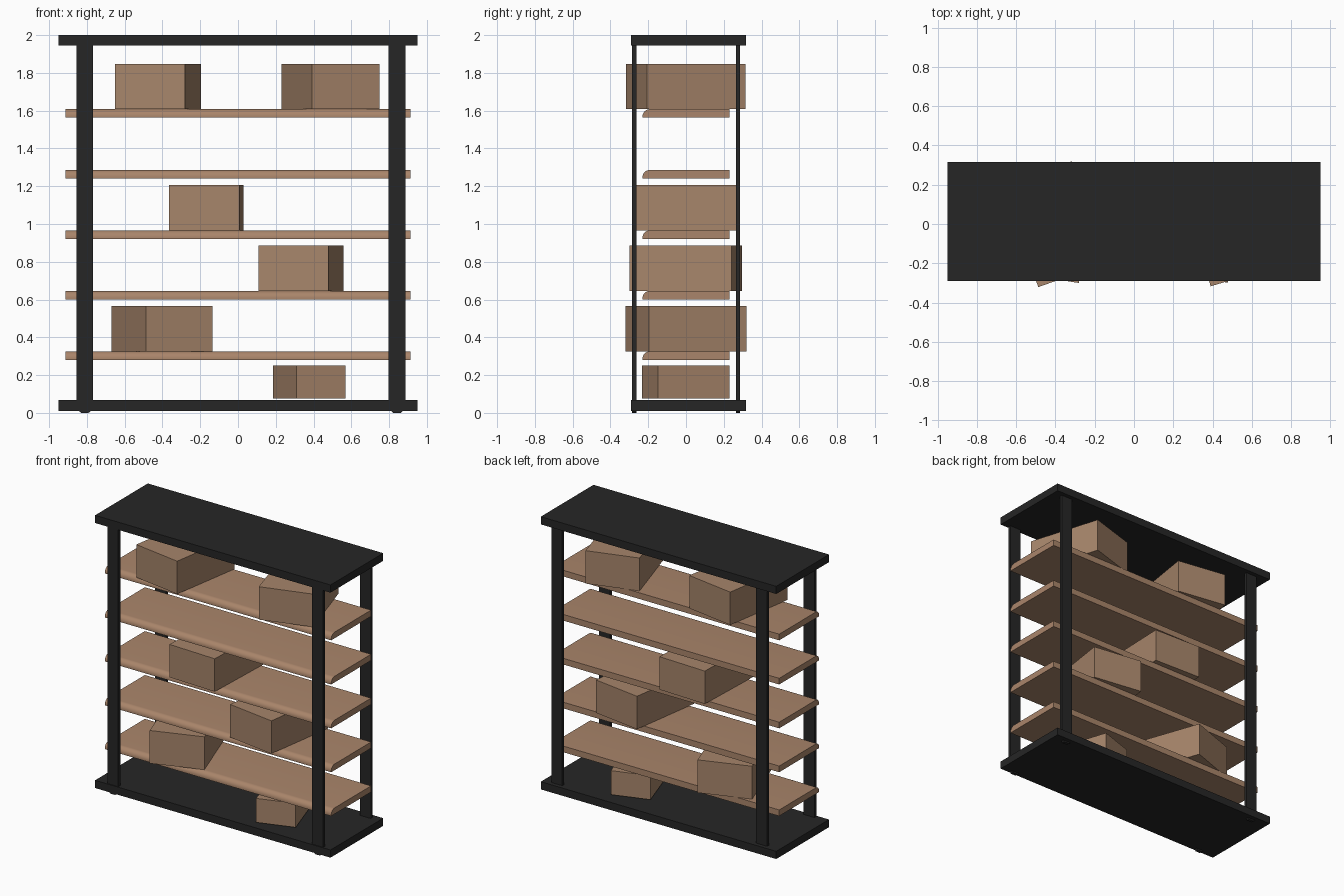
import bpy, bmesh, math
from mathutils import Matrix

if "Cube" in bpy.data.objects:
    bpy.data.objects.remove(bpy.data.objects["Cube"])


def material(name, rgb):
    m = bpy.data.materials.new(name)
    m.diffuse_color = (*rgb, 1.0)
    m.use_nodes = True
    m.node_tree.nodes["Principled BSDF"].inputs["Base Color"].default_value = m.diffuse_color
    return m


BLACK = material("black_metal", (0.019, 0.019, 0.019))
WOOD = material("brown_wood", (0.40, 0.235, 0.145))
CARD = material("brown_cardboard", (0.385, 0.235, 0.145))


def prism(name, points, lo, hi, axis, mat):
    """Extrude a closed 2D profile along axis x (points are y,z) or y (points are x,z)."""
    bm = bmesh.new()
    if axis == "x":
        verts = [bm.verts.new((lo, a, b)) for a, b in points]
        step = (hi - lo, 0, 0)
    else:
        verts = [bm.verts.new((a, lo, b)) for a, b in points]
        step = (0, hi - lo, 0)
    face = bm.faces.new(verts)
    ext = bmesh.ops.extrude_face_region(bm, geom=[face], use_keep_orig=True)
    moved = [g for g in ext["geom"] if isinstance(g, bmesh.types.BMVert)]
    bmesh.ops.translate(bm, verts=moved, vec=step)
    bmesh.ops.recalc_face_normals(bm, faces=bm.faces[:])
    return finish(name, bm, mat)


def block(name, size, centre, mat, angle=0.0):
    bm = bmesh.new()
    bmesh.ops.create_cube(bm, size=1.0)
    m = (Matrix.Translation(centre) @ Matrix.Rotation(math.radians(angle), 4, "Z")
         @ Matrix.Diagonal((*size, 1.0)))
    bmesh.ops.transform(bm, matrix=m, verts=bm.verts[:])
    return finish(name, bm, mat)


def finish(name, bm, mat):
    mesh = bpy.data.meshes.new(name)
    bm.to_mesh(mesh)
    bm.free()
    mesh.materials.append(mat)
    ob = bpy.data.objects.new(name, mesh)
    bpy.context.collection.objects.link(ob)
    return ob


# Top and bottom plates
for name, z in (("top_plate", 1.972), ("bottom_plate", 0.039)):
    block(name, (1.90, 0.608, 0.056), (0, 0.013, z), BLACK)

# Flat upright posts whose chamfered ends poke just below the bottom plate
for side, x in (("left", -0.811), ("right", 0.842)):
    for row, y0, y1 in (("front", -0.285, -0.261), ("back", 0.265, 0.287)):
        profile = [(x - 0.044, 1.96), (x - 0.044, 0.022), (x - 0.020, 0.0),
                   (x + 0.020, 0.0), (x + 0.044, 0.022), (x + 0.044, 1.96)]
        prism(f"{row}_{side}_post", profile, y0, y1, "y", BLACK)

# Shelves with a rounded upper front edge
SHELVES = (0.326, 0.646, 0.966, 1.286, 1.608)
for i, top in enumerate(SHELVES):
    r = 0.038
    arc = [(-0.23 + r - r * math.cos(t), top - r + r * math.sin(t))
           for t in (math.pi / 2 * k / 8 for k in range(9))]
    profile = [(0.23, top - 0.045), (-0.23, top - 0.045)] + arc + [(0.23, top)]
    shelf = prism(f"shelf_{i + 1}", profile, -0.913, 0.913, "x", WOOD)
    bpy.context.view_layer.objects.active = shelf
    shelf.select_set(True)
    bpy.ops.object.shade_smooth_by_angle(angle=math.radians(30))
    shelf.select_set(False)

# Cardboard boxes: x centre, base height, turn in degrees, scale
BOXES = ((-0.423, SHELVES[4], -9, 1), (0.49, SHELVES[4], 17, 1),
         (-0.169, SHELVES[2], -2, 1), (0.333, SHELVES[1], -8.4, 1),
         (-0.402, SHELVES[0], 19.5, 1), (0.377, 0.075, 18.2, 0.73))
for i, (x, z, angle, s) in enumerate(BOXES):
    block(f"box_{i + 1}", (0.375 * s, 0.547 * s, 0.24 * s),
          (x, -0.001, z + 0.12 * s), CARD, angle)
